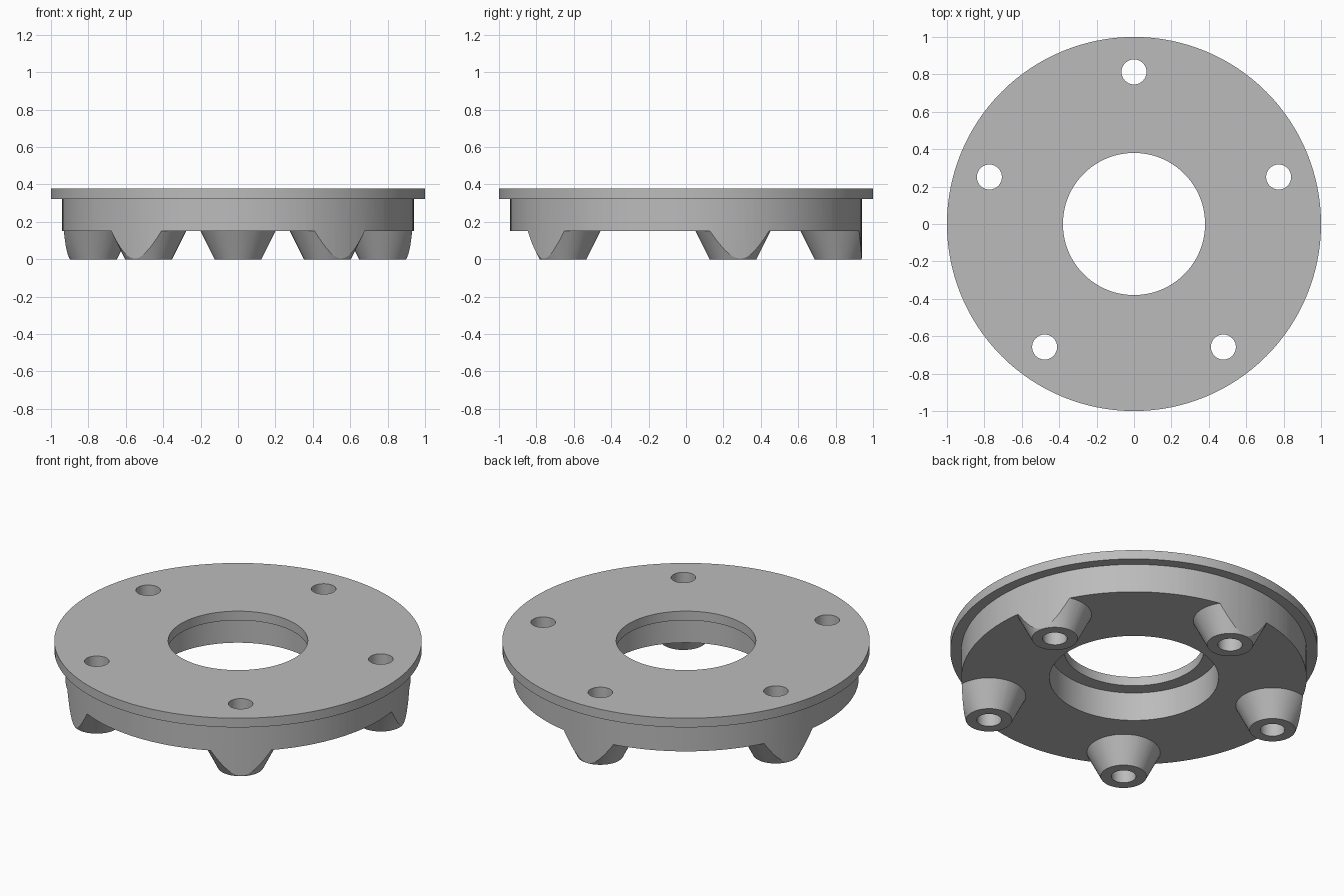
import bpy, bmesh, math
from mathutils import Matrix, Vector

cube = bpy.data.objects.get("Cube")
if cube:
    bpy.data.objects.remove(cube, do_unlink=True)

grey = bpy.data.materials.new("light_grey")
grey.use_nodes = True
colour = (0.5, 0.5, 0.5, 1)
grey.diffuse_color = colour
grey.node_tree.nodes["Principled BSDF"].inputs["Base Color"].default_value = colour

TOP, FLANGE_Z, PLATE_Z = 0.377, 0.322, 0.15
BODY_R, BOLT_R, BOLTS = 0.94, 0.813, 5


def finish(name, bm):
    bmesh.ops.recalc_face_normals(bm, faces=bm.faces)
    mesh = bpy.data.meshes.new(name)
    bm.to_mesh(mesh)
    bm.free()
    mesh.materials.append(grey)
    ob = bpy.data.objects.new(name, mesh)
    bpy.context.collection.objects.link(ob)
    return ob


def add_cone(bm, r_low, r_high, z_low, z_high, sides, place=(0, 0)):
    centre = Vector((*place, (z_low + z_high) / 2))
    bmesh.ops.create_cone(bm, cap_ends=True, segments=sides, radius1=r_low,
                          radius2=r_high, depth=z_high - z_low,
                          matrix=Matrix.Translation(centre))


def ring(name, r_in, r_out, z_low, z_high, sides=128):
    bm = bmesh.new()
    loops = []
    for r, z in ((r_in, z_low), (r_out, z_low), (r_out, z_high), (r_in, z_high)):
        loops.append([bm.verts.new((r * math.cos(a), r * math.sin(a), z))
                      for a in (math.tau * i / sides for i in range(sides))])
    for k in range(4):
        a, b = loops[k], loops[(k + 1) % 4]
        for i in range(sides):
            j = (i + 1) % sides
            bm.faces.new((a[i], a[j], b[j], b[i]))
    return finish(name, bm)


def bolt_circle(name, r_low, r_high, z_low, z_high, sides):
    bm = bmesh.new()
    for i in range(BOLTS):
        a = math.pi / 2 + math.tau * i / BOLTS
        add_cone(bm, r_low, r_high, z_low, z_high, sides,
                 (BOLT_R * math.cos(a), BOLT_R * math.sin(a)))
    return finish(name, bm)


# Thick body with counterbore, left oversize until trimmed
body = ring("mounting_ring", 0.46, BODY_R + 0.03, PLATE_Z, 0.34)

# Tapered bosses, trimming cylinder, top flange and bolt holes
bosses = bolt_circle("bosses", 0.125, 0.235, 0, 0.22, 48)
bm = bmesh.new()
add_cone(bm, BODY_R, BODY_R, -0.1, 0.5, 128)
trim = finish("trim_cylinder", bm)
flange = ring("flange", 0.38, 1, FLANGE_Z, TOP)
holes = bolt_circle("bolt_holes", 0.067, 0.067, -0.1, 0.5, 32)

bpy.ops.object.select_all(action="DESELECT")
bpy.context.view_layer.objects.active = body
body.select_set(True)
for tool, operation in ((bosses, "UNION"), (trim, "INTERSECT"),
                        (flange, "UNION"), (holes, "DIFFERENCE")):
    mod = body.modifiers.new(tool.name, "BOOLEAN")
    mod.object = tool
    mod.operation = operation
    mod.solver = "EXACT"
    bpy.ops.object.modifier_apply(modifier=mod.name)
    bpy.data.objects.remove(tool, do_unlink=True)

bpy.ops.object.shade_smooth_by_angle(angle=math.radians(18))
